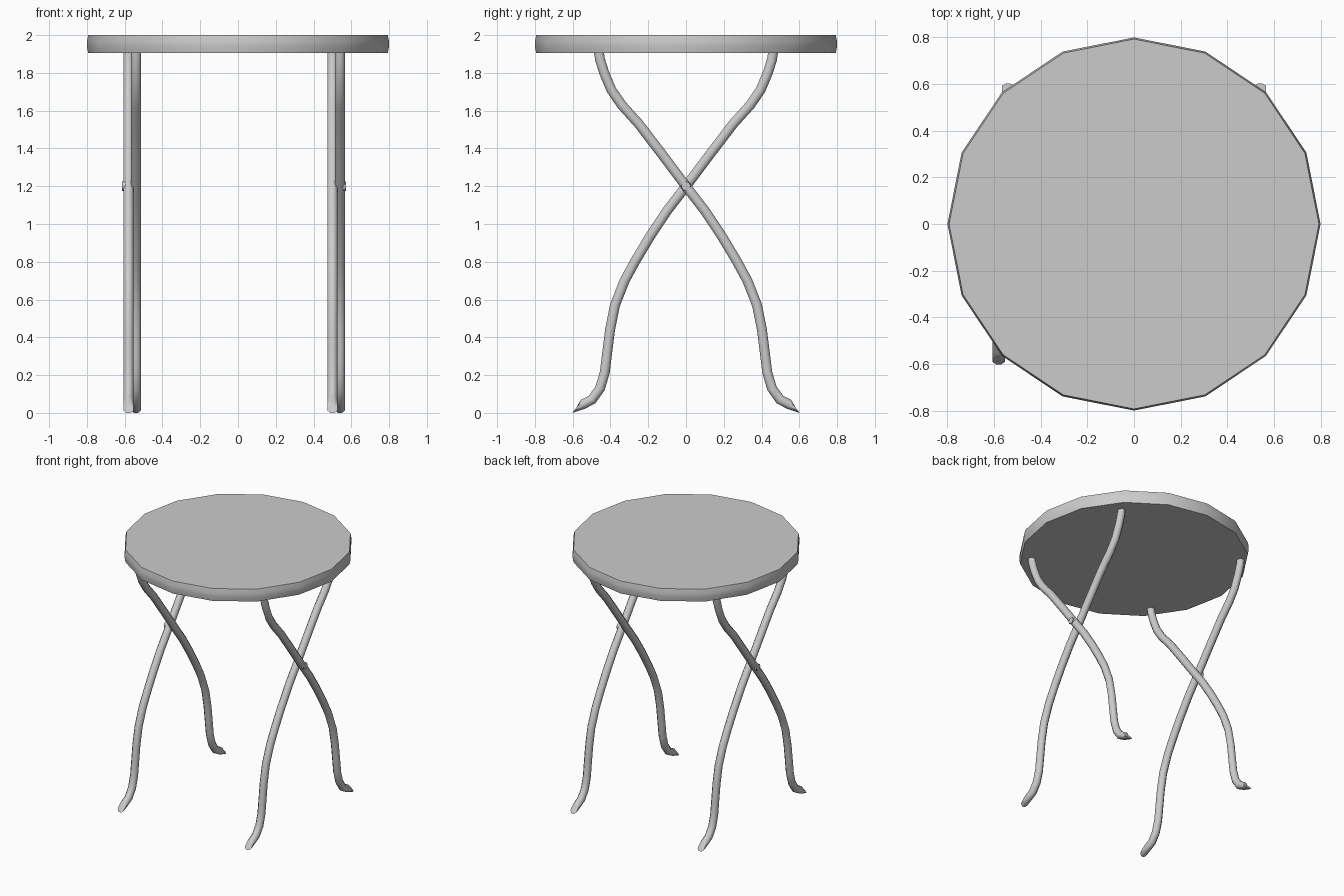
import bpy, bmesh, math
from mathutils import Vector

if "Cube" in bpy.data.objects:
    bpy.data.objects.remove(bpy.data.objects["Cube"])

SIDES = 8
R = 0.027


def finish(name, bm):
    bmesh.ops.recalc_face_normals(bm, faces=bm.faces)
    me = bpy.data.meshes.new(name)
    bm.to_mesh(me)
    bm.free()
    ob = bpy.data.objects.new(name, me)
    bpy.context.collection.objects.link(ob)
    bpy.ops.object.select_all(action='DESELECT')
    ob.select_set(True)
    bpy.context.view_layer.objects.active = ob
    bpy.ops.object.shade_smooth_by_angle(angle=math.radians(46))
    return ob


def skin(name, rings):
    """Join equal rings of points into a capped tube."""
    bm = bmesh.new()
    loops = [[bm.verts.new(p) for p in ring] for ring in rings]
    n = len(loops[0])
    for a, b in zip(loops, loops[1:]):
        for i in range(n):
            j = (i + 1) % n
            bm.faces.new((a[i], a[j], b[j], b[i]))
    bm.faces.new(loops[0][::-1])
    bm.faces.new(loops[-1])
    return finish(name, bm)


# round top with a slightly crowned rim
def top_ring(r, z, n=16):
    return [(r * math.cos(math.tau * i / n), r * math.sin(math.tau * i / n), z)
            for i in range(n)]


skin("table_top", [top_ring(0.793, 1.905), top_ring(0.8, 1.94),
                   top_ring(0.8, 1.965), top_ring(0.793, 2.0)])

# leg path in the y-z plane, from the foot upwards
PATH = [(0.586, 0.026), (0.545, 0.046), (0.498, 0.07), (0.455, 0.13),
        (0.430, 0.215), (0.417, 0.32), (0.402, 0.44), (0.376, 0.57),
        (0.325, 0.70), (0.265, 0.81), (0.19, 0.935), (0.10, 1.07),
        (0.0, 1.20), (-0.12, 1.36), (-0.25, 1.53), (-0.34, 1.63),
        (-0.395, 1.71), (-0.433, 1.80), (-0.455, 1.87), (-0.462, 1.915)]


def leg(name, x, side):
    pts = [Vector((x, y * side, z)) for y, z in PATH]
    rings = []
    for k, p in enumerate(pts):
        t = (pts[min(k + 1, len(pts) - 1)] - pts[max(k - 1, 0)]).normalized()
        if k == 0:
            # foot tip is cut obliquely
            t = Vector((0, -0.81 * side, -0.59))
        u = Vector((1, 0, 0))
        v = t.cross(u).normalized()
        ring = []
        for i in range(SIDES):
            a = math.tau * (i + 0.5) / SIDES
            q = p + R * (u * math.cos(a) + v * math.sin(a)) / math.cos(math.pi / SIDES) * 0.97
            q.z = max(q.z, 0.0)
            ring.append(q)
        rings.append(ring)
    # rest the lowest point on the floor
    low = min(q.z for q in rings[0])
    for q in rings[0]:
        q.z -= low
    skin(name, rings)


leg("left_leg_front", -0.58, -1)
leg("left_leg_back", -0.54, 1)
leg("right_leg_front", 0.50, -1)
leg("right_leg_back", 0.54, 1)


# pivot pins where each pair of legs crosses
def pin(name, x0, x1):
    skin(name, [[(x, 0.025 * math.cos(math.tau * i / SIDES),
                  1.2 + 0.025 * math.sin(math.tau * i / SIDES))
                 for i in range(SIDES)] for x in (x0, x1)])


pin("left_pivot", -0.613, -0.53)
pin("right_pivot", 0.495, 0.573)
